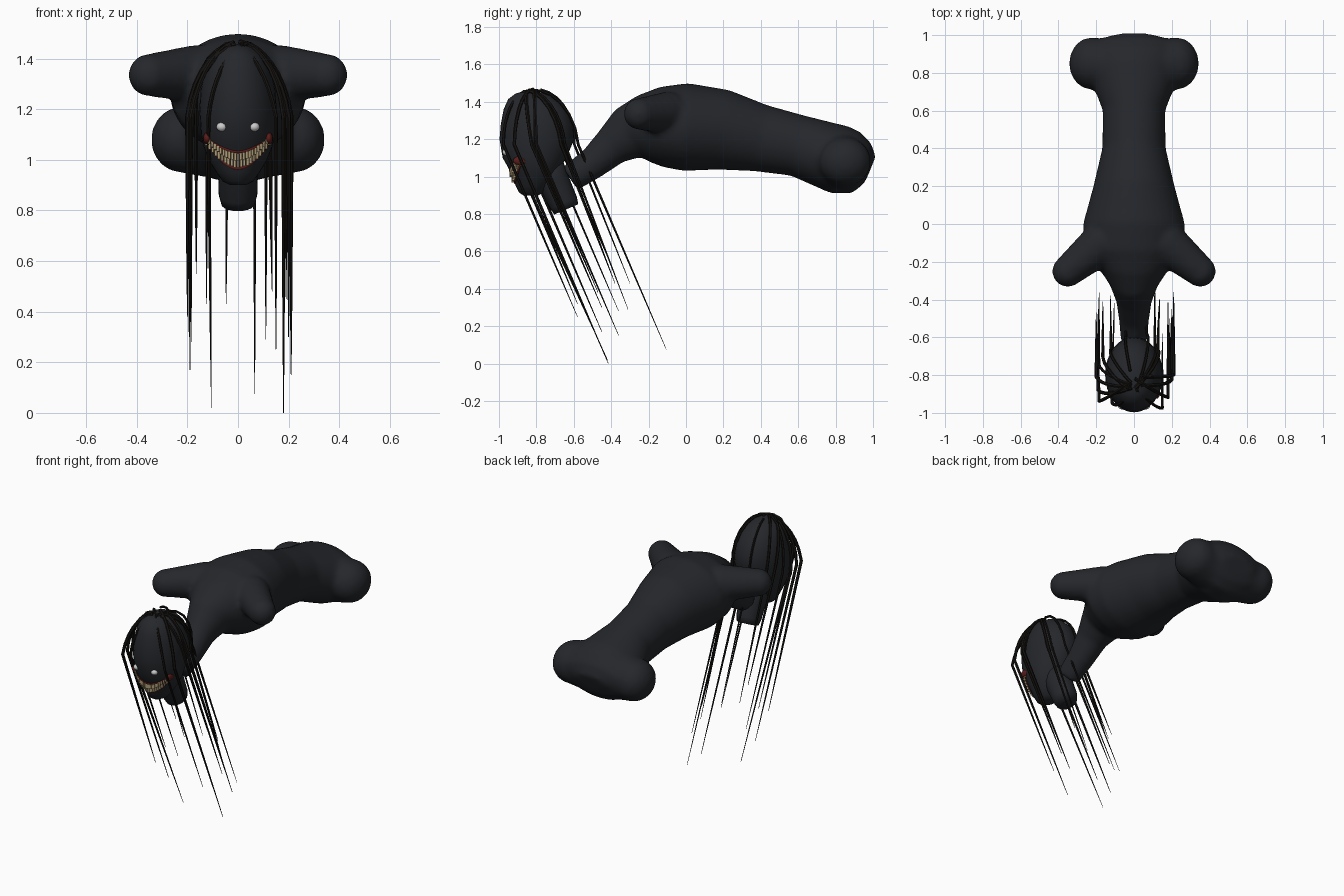
import bpy, bmesh, math, random
from mathutils import Vector, Matrix

if "Cube" in bpy.data.objects:
    bpy.data.objects.remove(bpy.data.objects["Cube"])

random.seed(4)


def material(name, rgb):
    m = bpy.data.materials.new(name)
    m.diffuse_color = (*rgb, 1)
    m.use_nodes = True
    m.node_tree.nodes["Principled BSDF"].inputs["Base Color"].default_value = m.diffuse_color
    return m


SKIN = material("dark_skin", (0.018, 0.020, 0.024))
HAIR = material("black_hair", (0.008, 0.007, 0.006))
TOOTH = material("stained_tooth", (0.42, 0.33, 0.18))
RED = material("dark_red", (0.10, 0.012, 0.01))
WHITE = material("eye_white", (0.8, 0.8, 0.78))


def finish(name, bm, mat, smooth=True):
    bmesh.ops.recalc_face_normals(bm, faces=bm.faces)
    me = bpy.data.meshes.new(name)
    bm.to_mesh(me)
    bm.free()
    for p in me.polygons:
        p.use_smooth = smooth
    me.materials.append(mat)
    ob = bpy.data.objects.new(name, me)
    bpy.context.collection.objects.link(ob)
    return ob


def tube(bm, pts, radii, segs, axis=None):
    """Loft of elliptical rings along a path; axis fixes the ring plane."""
    pts = [Vector(p) for p in pts]
    rings, side = [], Vector((1, 0, 0))
    for i, p in enumerate(pts):
        t = Vector(axis) if axis else pts[min(i + 1, len(pts) - 1)] - pts[max(i - 1, 0)]
        t.normalize()
        s = side - t * side.dot(t)
        if s.length < 0.1:
            s = Vector((0, 1, 0)) - t * t.y
        side = s.normalized()
        up = t.cross(side)
        rx, rh = radii[i]
        rings.append([bm.verts.new(p + side * rx * math.cos(a) + up * rh * math.sin(a))
                      for a in (2 * math.pi * k / segs for k in range(segs))])
    for a, b in zip(rings, rings[1:]):
        for k in range(segs):
            n = (k + 1) % segs
            bm.faces.new((a[k], a[n], b[n], b[k]))
    bm.faces.new(rings[0])
    bm.faces.new(rings[-1])


def ball(bm, c, r, seg=16):
    m = Matrix.Translation(c) @ Matrix.Diagonal((*r, 1))
    bmesh.ops.create_uvsphere(bm, u_segments=seg, v_segments=seg // 2 + 2, radius=1, matrix=m)


# Torso with neck, arm stubs and thigh stubs, fused by remesh: (y, z, half width, half height)
TORSO = [(0.995, 1.06, 0.11, 0.05), (0.97, 1.07, 0.21, 0.11), (0.91, 1.075, 0.25, 0.165),
         (0.82, 1.09, 0.24, 0.185), (0.72, 1.125, 0.21, 0.175), (0.6, 1.165, 0.165, 0.165),
         (0.4, 1.205, 0.168, 0.18), (0.2, 1.25, 0.215, 0.215), (0.0, 1.265, 0.27, 0.235),
         (-0.13, 1.265, 0.265, 0.215), (-0.23, 1.255, 0.19, 0.18), (-0.31, 1.23, 0.13, 0.145),
         (-0.4, 1.16, 0.095, 0.105), (-0.5, 1.07, 0.08, 0.085), (-0.62, 0.99, 0.07, 0.075)]
bm = bmesh.new()
tube(bm, [(0, s[0], s[1]) for s in TORSO], [s[2:] for s in TORSO], 32)
for sx in (-1, 1):
    for k in range(6):
        f = k / 5
        ball(bm, (sx * (0.17 + 0.18 * f), -0.10 - 0.15 * f, 1.34 - 0.005 * f), [0.115 - 0.03 * f] * 3)
        ball(bm, (sx * (0.12 + 0.105 * f), 0.84 + 0.01 * f, 1.08), (0.12, 0.14, 0.15 - 0.02 * f))
body = finish("torso", bm, SKIN)
rm = body.modifiers.new("fuse", 'REMESH')
rm.mode, rm.voxel_size, rm.use_smooth_shade = 'VOXEL', 0.016, True
sm = body.modifiers.new("soften", 'SMOOTH')
sm.factor, sm.iterations = 0.5, 6

# Head: (z, centre y, half width, half depth)
HEAD = [(1.455, -0.835, 0.02, 0.03), (1.445, -0.83, 0.055, 0.08), (1.415, -0.82, 0.095, 0.13),
        (1.36, -0.805, 0.128, 0.17), (1.28, -0.797, 0.147, 0.193), (1.2, -0.797, 0.153, 0.2),
        (1.1, -0.81, 0.146, 0.17), (1.05, -0.81, 0.135, 0.142), (1.0, -0.81, 0.115, 0.118),
        (0.95, -0.82, 0.085, 0.09), (0.915, -0.825, 0.06, 0.068), (0.9, -0.83, 0.03, 0.04)]
bm = bmesh.new()
tube(bm, [(0, s[1], s[0]) for s in HEAD], [s[2:] for s in HEAD], 32, axis=(0, 0, 1))
finish("head", bm, SKIN)

# Cut throat under the head
bm = bmesh.new()
tube(bm, [(0, -0.76, 1.1), (0, -0.71, 0.98), (0, -0.655, 0.86), (0, -0.64, 0.825)],
     [(0.09, 0.09), (0.08, 0.085), (0.076, 0.078), (0.066, 0.07)], 20)
finish("throat", bm, SKIN)


def head_ring(z):
    for a, b in zip(HEAD, HEAD[1:]):
        if b[0] <= z <= a[0]:
            f = (a[0] - z) / (a[0] - b[0])
            return [u + (v - u) * f for u, v in zip(a[1:], b[1:])]
    return HEAD[0][1:] if z > 1 else HEAD[-1][1:]


def face_y(x, z):
    cy, rx, ry = head_ring(z)
    return cy - ry * math.sqrt(max(0.02, 1 - (x / rx) ** 2))


# Eyes
for sx, side in ((-1, "right"), (1, "left")):
    bm = bmesh.new()
    ball(bm, (sx * 0.064, face_y(sx * 0.064, 1.13) + 0.006, 1.13), (0.021, 0.02, 0.018))
    finish(side + "_eye", bm, WHITE)


def grin(x):
    return 1.0 + 0.085 * (abs(x) / 0.13) ** 1.8


# Teeth: upper and lower rows following the grin
for row, dz, n in (("upper_teeth", 0.012, 23), ("lower_teeth", -0.015, 21)):
    bm = bmesh.new()
    for i in range(n):
        x = -0.122 + 0.244 * i / (n - 1)
        taper = 1 - 0.4 * (abs(x) / 0.122) ** 2
        z = grin(x) + dz * taper
        h = 0.03 * taper * random.uniform(0.85, 1.1)
        m = (Matrix.Translation((x, face_y(x, z) - 0.004, z)) @ Matrix.Rotation(x * 5, 4, 'Z')
             @ Matrix.Diagonal((0.0095, 0.014, h, 1)))
        bmesh.ops.create_cube(bm, size=1, matrix=m)
    finish(row, bm, TOOTH, False)

# Bloody lips and mouth corners
bm = bmesh.new()
for d in (0.031, -0.034):
    pts = []
    for i in range(25):
        x = -0.132 + 0.264 * i / 24
        z = grin(x) + d * (1 - (x / 0.14) ** 2)
        pts.append((x, face_y(x, z) + 0.001, z))
    tube(bm, pts, [(0.006, 0.006)] * 25, 6)
for sx in (-1, 1):
    ball(bm, (sx * 0.122, -0.885, 1.085), (0.016, 0.04, 0.024))
finish("lips", bm, RED)

# Hair: strands wrap over the scalp from a parting, then hang straight to a tip (x, y, z)
TIPS = [(-0.19, -0.45, 0.17), (-0.105, -0.42, 0.02), (-0.125, -0.38, 0.43), (-0.047, -0.30, 0.43),
        (-0.165, -0.41, 0.55), (-0.2, -0.47, 0.38), (-0.195, -0.58, 0.32), (0.066, -0.105, 0.075),
        (0.11, -0.31, 0.29), (0.15, -0.58, 0.25), (0.18, -0.415, 0.0), (0.21, -0.36, 0.15),
        (0.135, -0.40, 0.48), (0.2, -0.45, 0.3), (0.19, -0.5, 0.45), (-0.185, -0.36, 0.28)]
C, R = Vector((0, -0.8, 1.2)), Vector((0.158, 0.205, 0.262))
bm = bmesh.new()
for tx, ty, tz in TIPS:
    tip = Vector((tx, ty, tz))
    root_z = 1.17
    hang = Vector((tx, ty - 0.43 * (root_z - tz), root_z))
    to_unit = lambda p: Vector((p[i] - C[i]) / R[i] for i in range(3))
    end = to_unit(hang)
    reach = max(1.03, min(end.length, 1.35))
    if end.length < 1.03:
        # push strands that would start inside the skull out to its surface
        end = Vector((end.x, end.y + (-0.2 if end.y < 0 else 0.2), end.z)).normalized() * 1.03
        end.x = math.copysign(max(abs(end.x), 0.8), tx) if end.y < 0 else end.x
    start = Vector((math.copysign(random.uniform(0.02, 0.3), tx), random.uniform(-0.5, 0.1), 0.93))
    a, b = start.normalized(), end.normalized()
    pts = []
    for k in range(8):
        f = k / 7
        d = a.slerp(b, f) * (1.025 + (reach - 1.025) * f ** 2)
        pts.append(C + Vector(d[i] * R[i] for i in range(3)))
    top = pts[-1]
    pts += [top.lerp(tip, f) for f in (0.25, 0.5, 0.75, 1)]
    w = random.uniform(0.007, 0.010)
    radii = [(w, w)] * 8 + [(w * s, w * s) for s in (0.85, 0.65, 0.45, 0.15)]
    tube(bm, pts, radii, 6)
finish("hair_strands", bm, HAIR, False)
